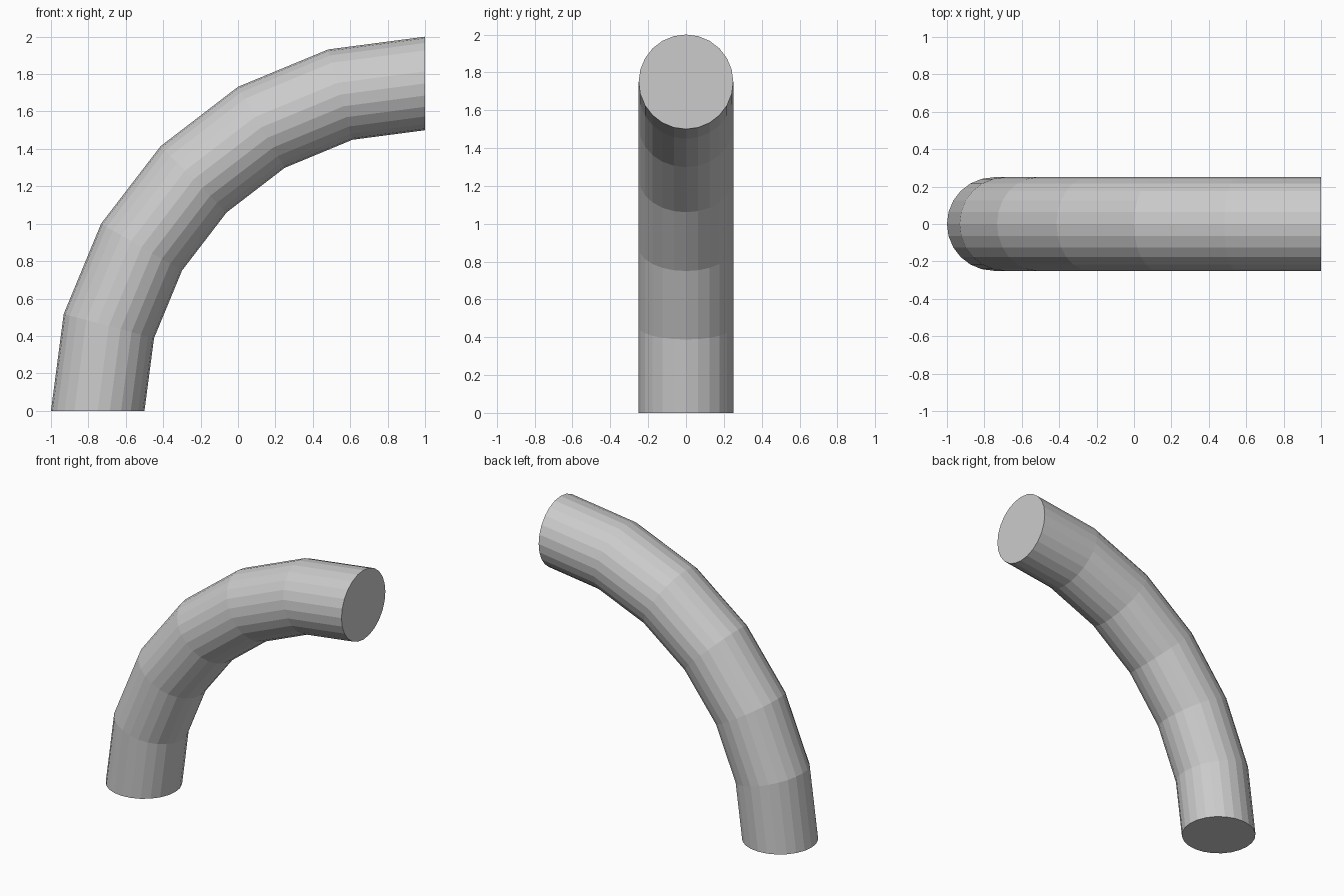
import bpy, bmesh
from math import sin, cos, radians, tau

if "Cube" in bpy.data.objects:
    bpy.data.objects.remove(bpy.data.objects["Cube"])

BEND_RADIUS, TUBE_RADIUS = 1.75, 0.25
STEPS, SIDES = 6, 24


def bent_pipe(name):
    """Quarter-turn pipe: a ring swept around the bend centre (1, 0, 0)."""
    bm = bmesh.new()
    rings = []
    for i in range(STEPS + 1):
        a = radians(90 * i / STEPS)
        ring = []
        for j in range(SIDES):
            t = tau * j / SIDES
            r = BEND_RADIUS + TUBE_RADIUS * cos(t)
            ring.append(bm.verts.new((1 - r * cos(a), TUBE_RADIUS * sin(t), r * sin(a))))
        rings.append(ring)
    # Pipe wall
    for lower, upper in zip(rings, rings[1:]):
        for j in range(SIDES):
            k = (j + 1) % SIDES
            bm.faces.new((lower[j], lower[k], upper[k], upper[j]))
    # End caps
    bm.faces.new(rings[0])
    bm.faces.new(rings[-1])
    bmesh.ops.recalc_face_normals(bm, faces=bm.faces)
    mesh = bpy.data.meshes.new(name)
    bm.to_mesh(mesh)
    bm.free()
    obj = bpy.data.objects.new(name, mesh)
    bpy.context.collection.objects.link(obj)
    return obj


bent_pipe("pipe_elbow")
